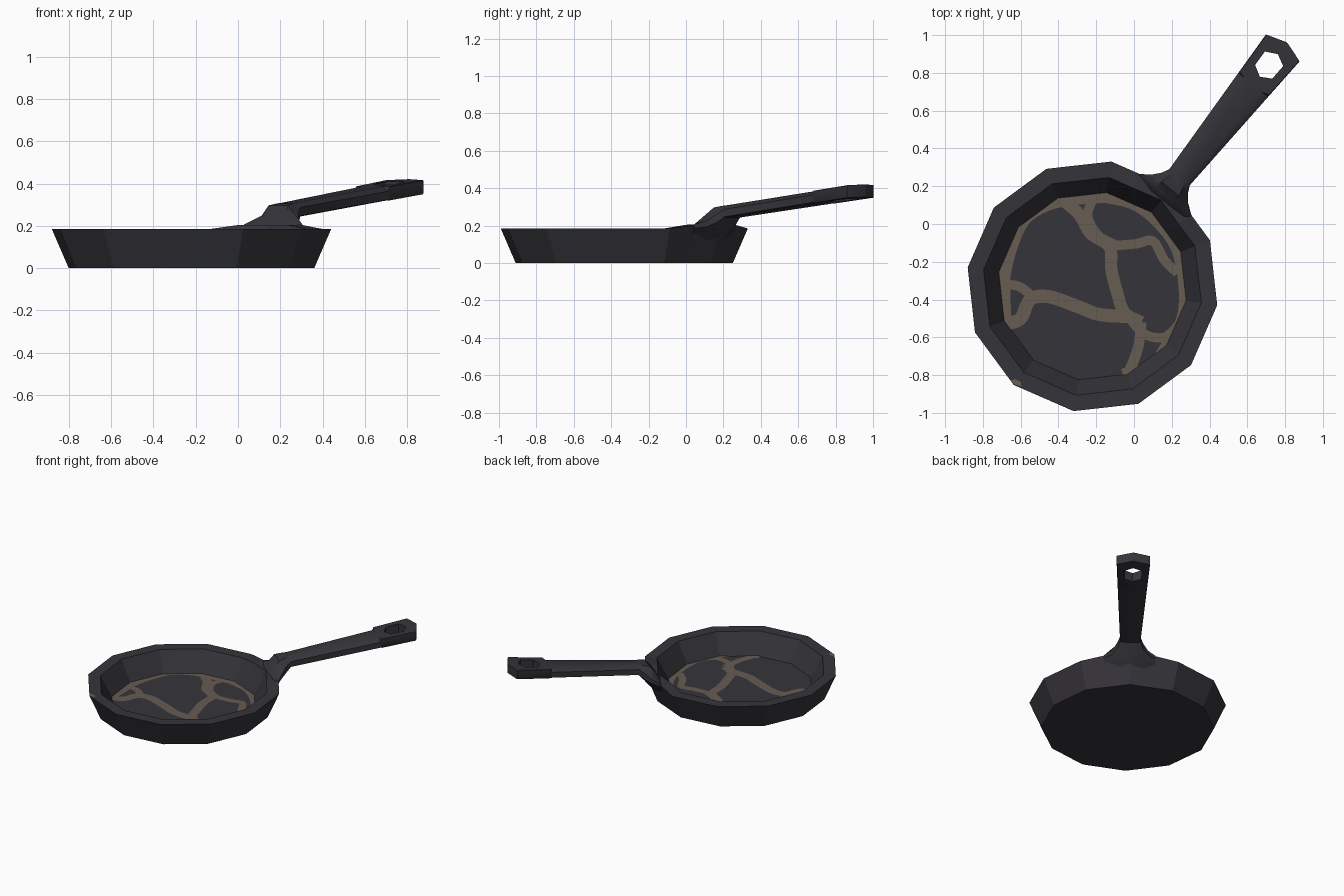
import bpy, bmesh, math
from mathutils import Matrix, Vector

if "Cube" in bpy.data.objects:
    bpy.data.objects.remove(bpy.data.objects["Cube"])

# Pan frame: the handle runs along local +x
FRAME = Matrix.Translation((-0.22, -0.33, 0)) @ Matrix.Rotation(math.radians(51.4), 4, 'Z')
FLOOR = 0.035


def material(name, rgb):
    m = bpy.data.materials.new(name)
    m.diffuse_color = (*rgb, 1)
    m.use_nodes = True
    m.node_tree.nodes["Principled BSDF"].inputs["Base Color"].default_value = m.diffuse_color
    return m


iron = material("dark iron", (0.036, 0.034, 0.042))
stain = material("brown residue", (0.135, 0.108, 0.085))


def finish(bm, name, mat, matrix=None):
    bmesh.ops.recalc_face_normals(bm, faces=bm.faces)
    if matrix:
        bm.transform(matrix)
    me = bpy.data.meshes.new(name)
    bm.to_mesh(me)
    bm.free()
    me.materials.append(mat)
    ob = bpy.data.objects.new(name, me)
    bpy.context.collection.objects.link(ob)
    return ob


def loft(rings, bm):
    """Bridge closed rings of points and cap both ends."""
    vs = [[bm.verts.new(p) for p in r] for r in rings]
    n = len(vs[0])
    for a, b in zip(vs, vs[1:]):
        for i in range(n):
            j = (i + 1) % n
            bm.faces.new((a[i], a[j], b[j], b[i]))
    bm.faces.new(vs[0])
    bm.faces.new(vs[-1])


# Twelve-sided pan body; the rim lifts slightly where the neck joins
angles = [0, 15] + list(range(30, 331, 30)) + [345]


def pan_ring(r, z, lift=0.0):
    pts = []
    for a in angles:
        near = a in (0, 15, 345)
        k = r * (math.cos(math.radians(15)) if a in (15, 345) else 1)
        t = math.radians(a)
        pts.append((k * math.cos(t), k * math.sin(t), z + (lift if near else 0)))
    return pts


bm = bmesh.new()
loft([pan_ring(0.587, 0), pan_ring(0.668, 0.185, 0.02),
      pan_ring(0.583, 0.185, 0.02), pan_ring(0.50, FLOOR)], bm)
finish(bm, "pan_body", iron, FRAME)

# Handle and neck: (distance, top half width, half width, under half width,
#                   top z, shoulder z, lower side z, bottom z)
sections = [
    (0.565, 0.10, 0.165, 0.10, 0.150, 0.140, 0.110, 0.100),
    (0.585, 0.07, 0.165, 0.08, 0.200, 0.195, 0.120, 0.100),
    (0.620, 0.065, 0.176, 0.065, 0.250, 0.207, 0.185, 0.120),
    (0.660, 0.060, 0.122, 0.06, 0.297, 0.225, 0.195, 0.150),
    (0.700, 0.050, 0.088, 0.055, 0.305, 0.260, 0.215, 0.200),
]
for s, top, drop in ((0.74, 0.6, 0.022), (1.365, 0.6, 0.022), (1.375, 0.97, 0.003),
                     (1.615, 0.97, 0.003), (1.651, 0.97, 0.003)):
    b = 0.069 + 0.045 * (s - 0.74) / 0.875 if s < 1.64 else 0.004
    zt = 0.30 + 0.122 * (s - 0.66)
    sections.append((s, b * top, b, b * (0.8 if top < 0.9 else 0.97),
                     zt, zt - drop, zt - 0.062, zt - 0.067))
rings = []
for s, a, b, c, zt, zh, zl, zb in sections:
    half = [(a, zt), (b, zh), (b, zl), (c, zb)]
    rings.append([(s, t, z) for t, z in half] + [(s, -t, z) for t, z in reversed(half)])
bm = bmesh.new()
loft(rings, bm)
handle = finish(bm, "handle", iron, FRAME)

# Six-sided hanging hole through the handle end
hole = [(1.573, 0), (1.541, 0.062), (1.453, 0.058), (1.42, 0), (1.453, -0.058), (1.541, -0.062)]
bm = bmesh.new()
loft([[(x, y, z) for x, y in hole] for z in (0.2, 0.6)], bm)
cutter = finish(bm, "hole_cutter", iron, FRAME)
cutter.hide_render = True
mod = handle.modifiers.new("hole", 'BOOLEAN')
mod.operation = 'DIFFERENCE'
mod.solver = 'EXACT'
mod.object = cutter
bpy.context.view_layer.objects.active = handle
handle.select_set(True)
bpy.ops.object.modifier_apply(modifier="hole")
bpy.data.objects.remove(cutter)
bpy.ops.object.shade_smooth_by_angle(angle=math.radians(38))


# Residue veins on the pan floor, as flat ribbons (x, y world)
def smooth_path(pts, steps=5):
    p = [Vector(q) for q in pts]
    p = [2 * p[0] - p[1]] + p + [2 * p[-1] - p[-2]]
    out = []
    for i in range(1, len(p) - 2):
        a, b, c, d = p[i - 1:i + 3]
        for k in range(steps):
            t = k / steps
            out.append(0.5 * (2 * b + (c - a) * t + (2 * a - 5 * b + 4 * c - d) * t * t
                              + (3 * b - a - 3 * c + d) * t ** 3))
    return out + [p[-2]]


veins = [
    (0.075, [(-.14, .15), (-.29, .14), (-.45, .11), (-.58, .03), (-.65, -.11),
             (-.69, -.27), (-.69, -.40), (-.69, -.53)]),
    (0.07, [(-.68, -.53), (-.60, -.50), (-.55, -.40), (-.45, -.385), (-.29, -.44),
            (-.18, -.48), (-.02, -.49)]),
    (0.05, [(-.69, -.32), (-.61, -.33), (-.54, -.38)]),
    (0.065, [(-.38, .13), (-.29, .05), (-.23, -.05), (-.13, -.12), (-.12, -.24),
             (-.09, -.36), (-.05, -.47), (.04, -.52)]),
    (0.05, [(-.22, .13), (-.245, .04), (-.19, -.06), (-.10, -.11)]),
    (0.07, [(-.16, .15), (.01, .105), (.14, .0), (.23, -.13), (.27, -.32),
            (.26, -.50), (.18, -.64), (.09, -.76), (-.06, -.80)]),
    (0.05, [(-.12, -.115), (.01, -.105), (.10, -.09), (.16, -.19), (.23, -.26)]),
    (0.05, [(-.03, -.49), (.05, -.58), (.16, -.60), (.25, -.52)]),
    (0.055, [(.04, -.52), (.02, -.66), (-.03, -.79)]),
]
bm = bmesh.new()
for width, pts in veins:
    path = smooth_path(pts)
    prev = None
    for i, p in enumerate(path):
        d = (path[min(i + 1, len(path) - 1)] - path[max(i - 1, 0)]).normalized()
        n = Vector((-d.y, d.x)) * width / 2
        pair = [bm.verts.new((*(p + k * n), FLOOR + 0.003)) for k in (1, -1)]
        if prev:
            bm.faces.new((prev[0], prev[1], pair[1], pair[0]))
        prev = pair
# Small spot on the rim corner
bm.faces.new([bm.verts.new((x, y, 0.187)) for x, y in
              ((-.655, -.83), (-.63, -.85), (-.595, -.86), (-.60, -.835), (-.63, -.82))])
residue = finish(bm, "floor_residue", stain)
for f in residue.data.polygons:
    if f.normal.z < 0:
        f.flip()
